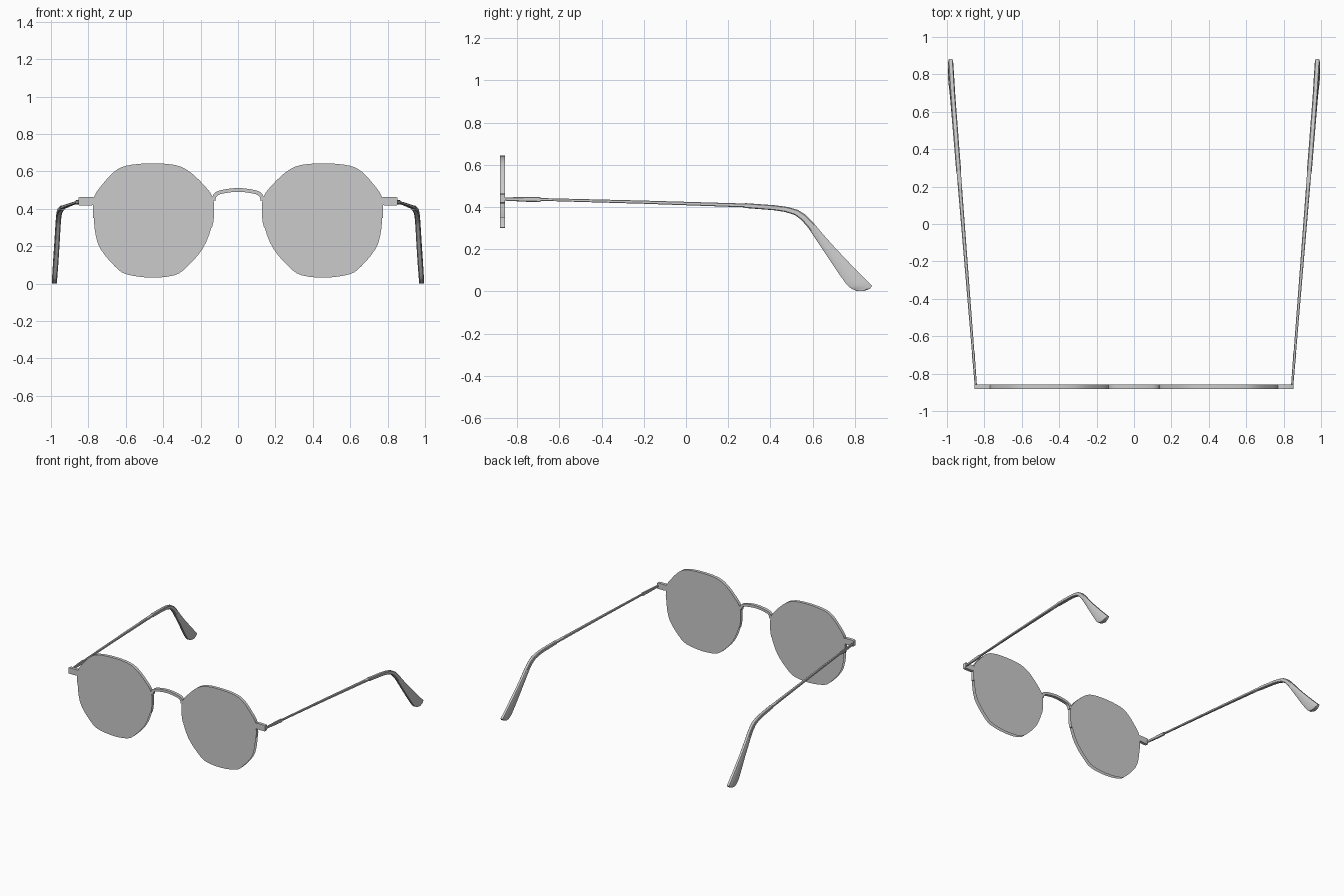
import bpy, bmesh
from mathutils import Vector

if "Cube" in bpy.data.objects:
    bpy.data.objects.remove(bpy.data.objects["Cube"])

Y0, Y1 = -0.882, -0.858   # front and back of the front frame


def make_object(name, bm, smooth=True):
    me = bpy.data.meshes.new(name)
    bm.to_mesh(me)
    bm.free()
    ob = bpy.data.objects.new(name, me)
    bpy.context.collection.objects.link(ob)
    if smooth:
        bpy.ops.object.select_all(action='DESELECT')
        ob.select_set(True)
        bpy.context.view_layer.objects.active = ob
        bpy.ops.object.shade_smooth_by_angle(angle=0.6)
    return ob


def loft(name, rings):
    """Skin a list of equal-sized rings and cap both ends."""
    bm = bmesh.new()
    vs = [[bm.verts.new(p) for p in r] for r in rings]
    n = len(vs[0])
    for a, b in zip(vs, vs[1:]):
        for i in range(n):
            j = (i + 1) % n
            bm.faces.new((a[i], a[j], b[j], b[i]))
    bm.faces.new(vs[0])
    bm.faces.new(vs[-1])
    bmesh.ops.recalc_face_normals(bm, faces=bm.faces)
    return make_object(name, bm)


def spline(pts, steps, closed=False):
    """Catmull-Rom interpolation of 2D points."""
    pts = [Vector(p) for p in pts]
    n = len(pts)
    get = (lambda i: pts[i % n]) if closed else (lambda i: pts[max(0, min(n - 1, i))])
    out = []
    for i in range(n if closed else n - 1):
        a, b, c, d = (get(i + k) for k in (-1, 0, 1, 2))
        for s in range(steps):
            t = s / steps
            out.append(0.5 * (2 * b + (c - a) * t + (2 * a - 5 * b + 4 * c - d) * t * t
                              + (3 * b - a - 3 * c + d) * t ** 3))
    return out if closed else out + [pts[-1]]


def wire(name, path, inner, outer):
    """Rectangular wire following an x-z path, with the frame's depth."""
    rings = []
    for i, p in enumerate(path):
        t = (path[min(i + 1, len(path) - 1)] - path[max(i - 1, 0)]).normalized()
        nrm = Vector((-t.y, t.x))
        a, b = p + nrm * outer, p - nrm * inner
        rings.append([(a.x, Y0, a.y), (a.x, Y1, a.y), (b.x, Y1, b.y), (b.x, Y0, b.y)])
    return loft(name, rings)


def bar(name, side, sections):
    """Chamfered temple bar from (top y, top z, bottom y, bottom z, width)."""
    rings = []
    for ty, tz, by, bz, w in sections:
        top, bot = Vector((ty, tz)), Vector((by, bz))
        c, h = (top + bot) / 2, (top - bot) / 2
        ring = []
        for u, v in ((.65, 1), (1, .7), (1, -.7), (.65, -1),
                     (-.65, -1), (-1, -.7), (-1, .7), (-.65, 1)):
            p = c + h * v
            ring.append((side * (0.846 + 0.08 * (c.x + 0.86) + u * w / 2), p.x, p.y))
        rings.append(ring)
    return loft(name, rings)


# Lens outline: starts low on the nose side, goes over the top
outline = [(.142, .30), (.131, .38), (.138, .46), (.18, .52), (.26, .596), (.34, .632),
           (.473, .64), (.596, .628), (.66, .596), (.72, .532), (.765, .468), (.773, .40),
           (.771, .35), (.762, .265), (.735, .185), (.66, .094), (.596, .05), (.463, .032),
           (.34, .045), (.275, .088), (.19, .185)]

hinge = [(-.865, .445, -.865, .430, .012), (-.75, .447, -.75, .424, .014),
         (-.69, .447, -.69, .423, .016)]
arm = [(-.69, .442, -.69, .429, .013), (-.2, .430, -.2, .415, .018),
       (.28, .416, .28, .398, .023)]
tip = [(.28, .418, .28, .395, .027), (.42, .408, .42, .384, .027),
       (.48, .400, .47, .376, .027), (.53, .386, .515, .362, .027),
       (.565, .364, .547, .338, .027), (.60, .330, .58, .300, .027),
       (.655, .264, .628, .228, .027), (.705, .208, .67, .165, .027),
       (.79, .118, .715, .097, .028), (.855, .052, .748, .050, .028),
       (.882, .026, .765, .028, .028), (.872, .012, .785, .011, .028),
       (.845, .002, .81, .002, .028)]

for s, label in ((1, "right"), (-1, "left")):
    loop = [Vector((s * p.x, p.y)) for p in spline(outline, 3, closed=True)]

    # Lens: a front and a back sheet
    bm = bmesh.new()
    for y, sign in ((Y0 - .0005, -1), (Y1 + .0005, 1)):
        f = bm.faces.new([bm.verts.new((p.x, y, p.y)) for p in loop])
        f.normal_update()
        if f.normal.y * sign < 0:
            f.normal_flip()
    make_object("lens_" + label, bm, smooth=False)

    # Half rim over the top of the lens
    inner, outer = (.010, .003) if s < 0 else (.003, .010)
    wire("rim_" + label, loop[:37], outer, inner)

    # End piece joining the rim to the temple
    loft("end_piece_" + label, [
        [(s * x, Y0, z0), (s * x, Y1, z0), (s * x, Y1, z1), (s * x, Y0, z1)]
        for x, z0, z1 in ((.762, .425, .460), (.785, .418, .464),
                          (.845, .417, .464), (.852, .420, .460))])

    # Temple: hinge block, thin arm, ear tip
    bar("hinge_" + label, s, hinge)
    bar("temple_arm_" + label, s, arm)
    bar("ear_tip_" + label, s, tip)

# Bridge
half = [(.131, .445), (.125, .468), (.108, .484), (.075, .493), (.035, .499)]
bridge = [(-x, z) for x, z in half] + [(0, .501)] + half[::-1]
wire("bridge", spline(bridge, 3), .010, .010)
